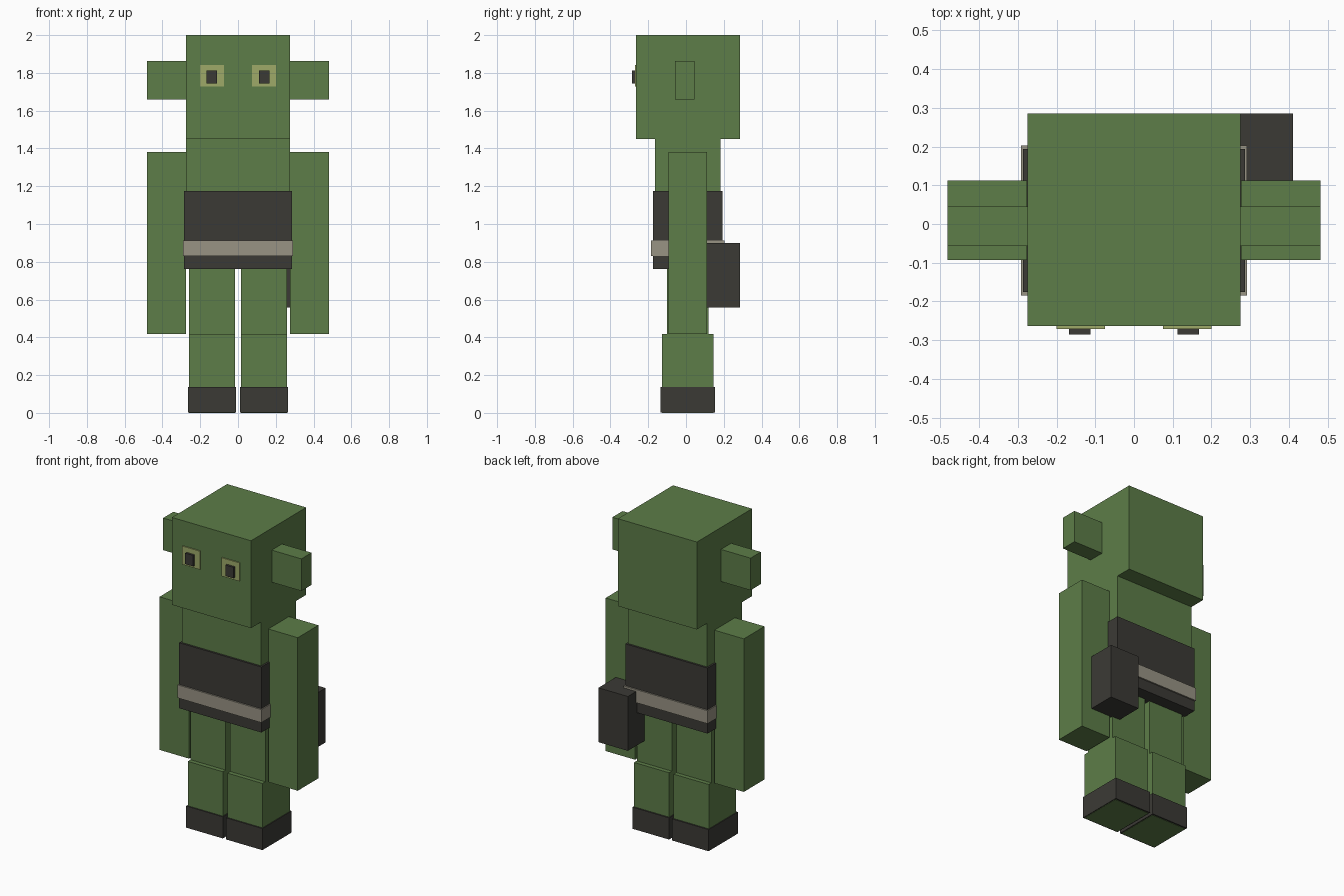
import bpy
import bmesh
from mathutils import Vector

default_cube = bpy.data.objects.get("Cube")
if default_cube:
    bpy.data.objects.remove(default_cube, do_unlink=True)


def make_material(name, rgb):
    mat = bpy.data.materials.new(name)
    mat.use_nodes = True
    color = (*rgb, 1.0)
    mat.diffuse_color = color
    bsdf = next(n for n in mat.node_tree.nodes if n.type == 'BSDF_PRINCIPLED')
    bsdf.inputs["Base Color"].default_value = color
    bsdf.inputs["Roughness"].default_value = 0.9
    return mat


green = make_material("skin green", (0.109, 0.205, 0.065))
lime = make_material("pale lime", (0.342, 0.402, 0.141))
dark = make_material("dark cloth", (0.044, 0.042, 0.036))
tan = make_material("belt grey", (0.314, 0.292, 0.231))


def box(name, x, y, z, mat):
    """Flat-shaded box from (min, max) ranges on each axis."""
    low, high = Vector((x[0], y[0], z[0])), Vector((x[1], y[1], z[1]))
    center = (low + high) / 2
    bm = bmesh.new()
    bmesh.ops.create_cube(bm, size=1.0)
    bmesh.ops.scale(bm, vec=high - low, verts=bm.verts)
    mesh = bpy.data.meshes.new(name)
    bm.to_mesh(mesh)
    bm.free()
    mesh.materials.append(mat)
    obj = bpy.data.objects.new(name, mesh)
    obj.location = center
    bpy.context.collection.objects.link(obj)
    return obj


def pair(name, x, y, z, mat):
    """Left (+x) box and its mirrored right twin."""
    box("left_" + name, x, y, z, mat)
    box("right_" + name, (-x[1], -x[0]), y, z, mat)


# Head, ears and layered eyes
box("head", (-0.275, 0.275), (-0.264, 0.285), (1.45, 2.0), green)
pair("ear", (0.27, 0.481), (-0.057, 0.045), (1.66, 1.862), green)
pair("eye", (0.075, 0.2), (-0.271, -0.262), (1.727, 1.843), lime)
pair("pupil", (0.112, 0.168), (-0.285, -0.270), (1.743, 1.812), dark)

# Torso with wrap, belt and hip pouch
box("torso", (-0.275, 0.275), (-0.164, 0.182), (0.77, 1.45), green)
box("waist_wrap", (-0.286, 0.286), (-0.176, 0.194), (0.763, 1.175), dark)
box("belt", (-0.292, 0.292), (-0.185, 0.203), (0.83, 0.912), tan)
box("hip_pouch", (0.205, 0.41), (0.105, 0.285), (0.558, 0.9), dark)

# Arms
pair("arm", (0.276, 0.481), (-0.093, 0.112), (0.417, 1.38), green)

# Legs, with wider trouser bottoms and shoes
pair("upper_leg", (0.016, 0.26), (-0.1, 0.118), (0.41, 0.78), green)
pair("lower_leg", (0.016, 0.26), (-0.128, 0.145), (0.0, 0.417), green)
pair("shoe", (0.01, 0.265), (-0.136, 0.154), (0.002, 0.138), dark)
